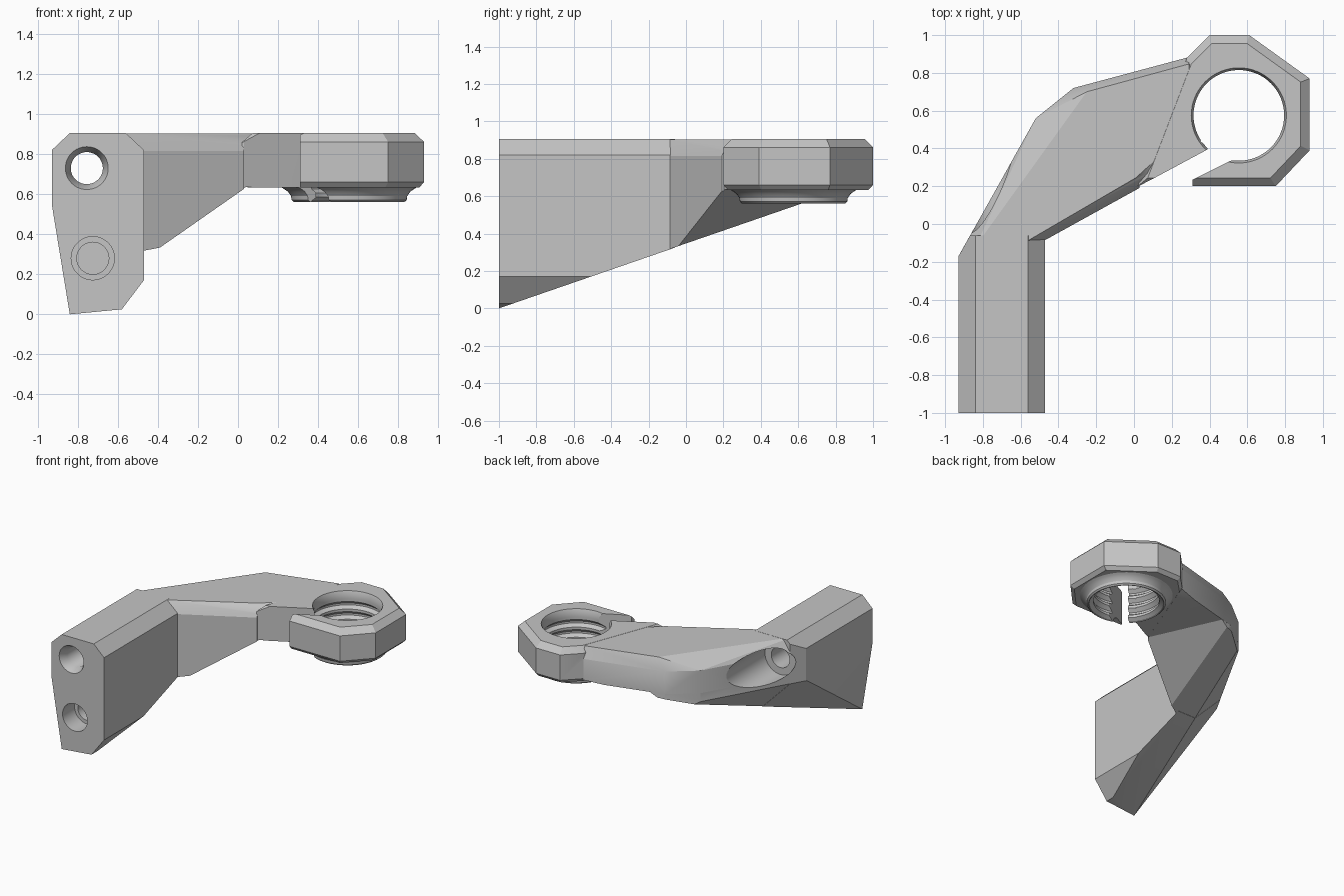
import bpy, bmesh, math
from mathutils import Vector, Matrix

cube = bpy.data.objects.get("Cube")
if cube:
    bpy.data.objects.remove(cube, do_unlink=True)

grey = bpy.data.materials.new("plain grey")
grey.use_nodes = True
grey.diffuse_color = (0.56, 0.56, 0.56, 1)
grey.node_tree.nodes["Principled BSDF"].inputs["Base Color"].default_value = (0.56, 0.56, 0.56, 1)


def add_object(name, bm):
    bmesh.ops.recalc_face_normals(bm, faces=bm.faces)
    mesh = bpy.data.meshes.new(name)
    bm.to_mesh(mesh)
    bm.free()
    mesh.materials.append(grey)
    obj = bpy.data.objects.new(name, mesh)
    bpy.context.collection.objects.link(obj)
    return obj


def fill_hull(bm, points):
    """Replace the content of bm by the convex hull of the points."""
    bm.clear()
    for p in points:
        bm.verts.new(p)
    bmesh.ops.remove_doubles(bm, verts=bm.verts, dist=1e-4)
    res = bmesh.ops.convex_hull(bm, input=bm.verts)
    junk = {g for g in res["geom_interior"] + res["geom_unused"] if isinstance(g, bmesh.types.BMVert)}
    bmesh.ops.delete(bm, geom=list(junk), context='VERTS')


def hull(name, points, clips=()):
    """Convex block, trimmed by planes given as (point, outward normal)."""
    bm = bmesh.new()
    fill_hull(bm, points)
    for co, no in clips:
        bmesh.ops.bisect_plane(bm, geom=bm.verts[:] + bm.edges[:] + bm.faces[:], dist=1e-5,
                               plane_co=co, plane_no=no, clear_outer=True)
        fill_hull(bm, [Vector(v.co) for v in bm.verts])
    return add_object(name, bm)


def level(outline, z):
    return [(x, y, z) for x, y in outline]


def shrink(outline, k, cx=0.5, cy=0.6):
    return [(cx + (x - cx) * k, cy + (y - cy) * k) for x, y in outline]


def lathe(name, profile, matrix, steps=64):
    """Closed solid turned from (radius, height) pairs around local z."""
    bm = bmesh.new()
    rings = []
    for r, h in profile:
        rings.append([bm.verts.new((r * math.cos(a), r * math.sin(a), h))
                      for a in (math.tau * i / steps for i in range(steps))])
    for low, high in zip(rings, rings[1:]):
        for i in range(steps):
            j = (i + 1) % steps
            bm.faces.new((low[i], low[j], high[j], high[i]))
    bm.faces.new(rings[0][::-1])
    bm.faces.new(rings[-1])
    bm.transform(matrix)
    return add_object(name, bm)


def combine(target, tool, operation):
    mod = target.modifiers.new(operation.lower(), 'BOOLEAN')
    mod.operation = operation
    mod.solver = 'EXACT'
    mod.use_self = True
    mod.object = tool
    bpy.ops.object.select_all(action='DESELECT')
    bpy.context.view_layer.objects.active = target
    target.select_set(True)
    bpy.ops.object.modifier_apply(modifier=mod.name)
    bpy.data.objects.remove(tool, do_unlink=True)


def trims(gap):
    """Underside and outer slant planes, moved inward a hair so joined parts never share a plane."""
    return [((0, -1, gap), (0, 0.345, -1)), ((-0.84, -1, gap), (-0.40, 0.2255, -0.394))]


# Leg: front profile carried back to the bend
outer_wall = ((-0.929, -0.17, 0), (-0.73, 0.41, 0))
profile = [(-0.93, 0.55), (-0.84, 0), (-0.58, 0.025), (-0.47, 0.17),
           (-0.47, 0.82), (-0.56, 0.905), (-0.84, 0.905), (-0.93, 0.82)]
body = hull("bracket_body", [(x, y, z) for x, z in profile for y in (-1, -0.06)],
            trims(0) + [outer_wall])

# Arm: flat plate on top, and the deep part with a ramped underside
arm = [(-0.928, -0.168), (-0.472, -0.086), (0.39, 0.39), (0.3, 0.886), (-0.32, 0.72), (-0.52, 0.56)]
arm_top = [(-0.84, -0.12), (-0.56, -0.087), (0.01, 0.245), (0.29, 0.5), (0.29, 0.847), (-0.25, 0.7)]
ramp = ((-0.38, -0.035, 0.34), (0.558, 0.255, -1))
combine(body, hull("arm_plate", level(arm, 0.636) + level(arm, 0.815) + level(arm_top, 0.904),
                   trims(0.001)), 'UNION')
deep = shrink(arm, 0.999, -0.2, 0.35)
combine(body, hull("arm_deep", level(deep, 0) + level(deep, 0.79), trims(0.002) + [ramp]), 'UNION')

# Clamp ring block with chamfered rims
ring = [(0.02, 0.2), (0.75, 0.2), (0.93, 0.39), (0.93, 0.77), (0.61, 1), (0.4, 1), (0.28, 0.88)]
combine(body, hull("ring", level(shrink(ring, 0.94), 0.633) + level(ring, 0.66)
                   + level(ring, 0.86) + level(shrink(ring, 0.89), 0.905)), 'UNION')

# Flared collar below the ring
axis = Matrix.Translation((0.555, 0.575, 0))
collar = [(0.275, 0.56), (0.287, 0.57), (0.29, 0.59), (0.305, 0.612), (0.325, 0.626), (0.34, 0.635), (0.34, 0.68)]
combine(body, lathe("collar", collar, axis), 'UNION')

# Threaded bore
thread = [(0.27, 0.5), (0.27, 0.565)]
for i in range(4):
    z = 0.585 + 0.08 * i
    thread += [(0.24, z), (0.24, z + 0.02), (0.268, z + 0.04), (0.268, z + 0.055)]
thread[-2:] = [(0.24, 0.875), (0.252, 0.905), (0.252, 1)]
combine(body, lathe("bore_cutter", thread, axis), 'DIFFERENCE')

# Slot that opens the ring
slot = [(0.03, 0.1), (0.31, 0.1), (0.31, 0.235), (0.5, 0.33), (0.53, 0.34), (0.55, 0.5),
        (0.35, 0.44), (0.385, 0.41), (0.39, 0.395), (0.12, 0.25), (0.03, 0.203)]
bm = bmesh.new()
face = bm.faces.new([bm.verts.new(p) for p in level(slot, 0.5)])
ext = bmesh.ops.extrude_face_region(bm, geom=[face], use_keep_orig=True)
bmesh.ops.translate(bm, vec=(0, 0, 0.5), verts=[g for g in ext["geom"] if isinstance(g, bmesh.types.BMVert)])
combine(body, add_object("slot_cutter", bm), 'DIFFERENCE')


# Screw holes in the leg, turned to run from front to back
def bore_back(name, x, z, holes):
    turn = Matrix.Translation((x, 0, z)) @ Matrix.Rotation(-math.pi / 2, 4, 'X')
    combine(body, lathe(name, holes, turn, 48), 'DIFFERENCE')


bore_back("upper_hole", -0.755, 0.73, [(0.107, -1.1), (0.107, -1), (0.08, -0.94), (0.08, -0.1),
                                       (0.135, -0.1), (0.135, 0.7)])
bore_back("lower_hole", -0.725, 0.28, [(0.108, -1.1), (0.108, -0.85), (0.08, -0.85), (0.08, -0.7)])

# Keep edges crisp and curved walls smooth
bpy.ops.object.select_all(action='DESELECT')
bpy.context.view_layer.objects.active = body
body.select_set(True)
bpy.ops.object.shade_smooth_by_angle(angle=math.radians(25))
